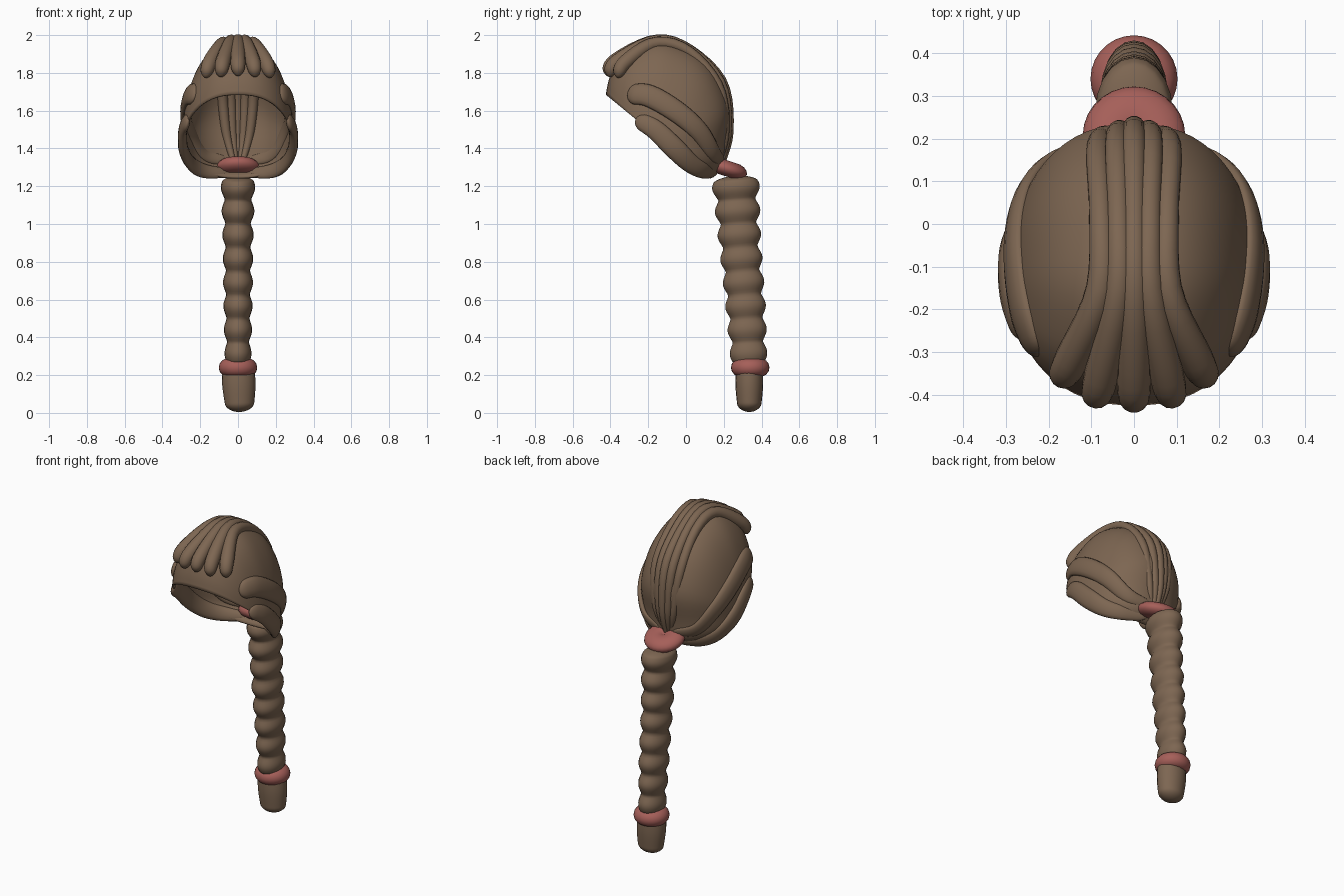
import bpy, bmesh, math
from mathutils import Vector
from mathutils.bvhtree import BVHTree

old = bpy.data.objects.get("Cube")
if old:
    bpy.data.objects.remove(old, do_unlink=True)


def material(name, rgb):
    m = bpy.data.materials.new(name)
    m.use_nodes = True
    m.diffuse_color = (*rgb, 1)
    m.node_tree.nodes["Principled BSDF"].inputs["Base Color"].default_value = (*rgb, 1)
    return m


BROWN = material("brown_hair", (0.205, 0.133, 0.084))
RED = material("red_tie", (0.38, 0.115, 0.1))


def finish(name, bm, mat):
    me = bpy.data.meshes.new(name)
    bm.to_mesh(me)
    bm.free()
    for p in me.polygons:
        p.use_smooth = True
    me.materials.append(mat)
    ob = bpy.data.objects.new(name, me)
    bpy.context.collection.objects.link(ob)
    return ob


def spline(keys, u):
    """Catmull-Rom value at u in 0..1 along a list of vectors."""
    f = min(max(u, 0), 1) * (len(keys) - 1)
    i = min(int(f), len(keys) - 2)
    t = f - i
    b, c = keys[i], keys[i + 1]
    a = keys[i - 1] if i else b * 2 - c
    d = keys[i + 2] if i + 2 < len(keys) else c * 2 - b
    return b + (c - a) * (t / 2) + (a * 2 - b * 5 + c * 4 - d) * (t * t / 2) \
        + (b * 3 - a - c * 3 + d) * (t ** 3 / 2)


def tube(name, pts, radii, out, flat=1.0, cap=0.04, bumps=0, n=40, sides=14):
    """Round-ended lock of hair; out(p) gives the flattened direction."""
    keys = [Vector((*p, r)) for p, r in zip(pts, radii)]
    us = [(1 - math.cos(math.pi * k / n)) / 2 for k in range(n + 1)]
    vals = [spline(keys, u) for u in us]
    ps = [v.to_3d() for v in vals]
    dist = [0]
    for a, b in zip(ps, ps[1:]):
        dist.append(dist[-1] + (b - a).length)
    bm = bmesh.new()
    rings = []
    for k, p in enumerate(ps):
        tan = (ps[min(k + 1, n)] - ps[max(k - 1, 0)]).normalized()
        side = tan.cross(out(p)).normalized()
        nor = side.cross(tan)
        e = min(1, min(dist[k], dist[-1] - dist[k]) / cap)
        r = vals[k].w * max(0.03, math.sqrt(1 - (1 - e) ** 2))
        if bumps:
            r *= 0.87 + 0.23 * abs(math.sin(math.pi * bumps * dist[k] / dist[-1])) ** 1.3
        rings.append([bm.verts.new(p + r * (math.cos(a) * side + flat * math.sin(a) * nor))
                      for a in (math.tau * j / sides for j in range(sides))])
    for a, b in zip(rings, rings[1:]):
        for j in range(sides):
            q = (j + 1) % sides
            bm.faces.new((a[j], a[q], b[q], b[j]))
    bm.faces.new(rings[0])
    bm.faces.new(rings[-1])
    bmesh.ops.recalc_face_normals(bm, faces=bm.faces)
    return finish(name, bm, BROWN)


# Cap: arcs fanned between two side poles, following the centre profile
POLE = Vector((0, -0.12, 1.435))
HALF = 0.295
PROFILE = [Vector((0, y, z)) for y, z in (
    (-.425, 1.685), (-.408, 1.765), (-.37, 1.85), (-.30, 1.92), (-.17, 1.968), (-.05, 1.95),
    (.085, 1.88), (.178, 1.765), (.235, 1.595), (.21, 1.42), (.19, 1.3), (.13, 1.24))]


def surface(t, x, lift=0.0):
    s = min(abs(x) / HALF, 1)
    p = POLE + (spline(PROFILE, t) - POLE) * math.sqrt(1 - s ** 2.35)
    p.x = x
    return p + (p - POLE).normalized() * lift


def away(p):
    return (p - POLE).normalized()


bm = bmesh.new()
ROWS, COLS = 44, 32
grid = [[bm.verts.new(surface(i / ROWS, -HALF * math.cos(math.pi * j / COLS)))
         for j in range(COLS + 1)] for i in range(ROWS + 1)]
for i in range(ROWS):
    for j in range(COLS):
        bm.faces.new((grid[i][j], grid[i][j + 1], grid[i + 1][j + 1], grid[i + 1][j]))
bmesh.ops.remove_doubles(bm, verts=bm.verts, dist=0.0005)
bm.normal_update()
top = max(bm.faces, key=lambda f: f.calc_center_median().z)
if top.normal.z < 0:
    bmesh.ops.reverse_faces(bm, faces=bm.faces)
    bm.normal_update()
skin = BVHTree.FromBMesh(bm)
cap = finish("hair_cap", bm, BROWN)
solid = cap.modifiers.new("thickness", "SOLIDIFY")
solid.thickness = 0.012
solid.offset = -1

# Crest strands: fan out over the brow, run back and gather at the tie
for i in range(-2, 3):
    k = abs(i)
    front, mid = (0, .088, .165)[k], (0, .036, .077)[k]
    tip = (.095, .1, .14)[k]
    sink = -.009 * k
    keys = [(tip, front, .022), (tip + .09, front * .88, .012), (.37, mid * 1.05, .001),
            (.5, mid, .002), (.65, mid * 1.12, .006 + sink), (.78, mid * .85, .004 + sink),
            (.91, mid * .25, sink)]
    tube("crest_strand_%d" % (i + 3),
         [surface(t, math.copysign(x, i), lift) for t, x, lift in keys],
         [.029, .04, .034, .028, .028, .024, .012], away)

# Side locks: flattened bands on each side of the cap, swept back to the tie
LOCKS = {
    "upper_lock": ([(-.31, 1.685), (-.2, 1.68), (-.05, 1.595), (.07, 1.49), (.15, 1.37)],
                   [.055, .06, .058, .052, .042, .025], .88),
    "lower_lock": ([(-.265, 1.557), (-.165, 1.5), (-.06, 1.4), (.025, 1.32), (.1, 1.28)],
                   [.043, .052, .056, .05, .042, .025], .95),
}
for side, sx in (("left", 1), ("right", -1)):
    for name, (path, radii, end) in LOCKS.items():
        pts = []
        for y, z in path:
            hit = skin.ray_cast(Vector((1, y, z)), Vector((-1, 0, 0)))[0]
            if hit is None:
                hit = skin.find_nearest(Vector((.25, y, z)))[0]
            pts.append(Vector((hit.x * sx, y, z)))
        pts.append(surface(end, .045 * sx))
        tube(side + "_" + name, pts, radii, lambda p: Vector((sx * abs(p.x) * 4, 0, 0)) + away(p) * 0.6,
             flat=0.45, cap=0.05)


# Braid and loose tail end
def sideways(p):
    return Vector((1, 0, 0))


tube("braid", [Vector((0, y, z)) for y, z in ((.26, 1.255), (.285, .91), (.315, .57), (.335, .25))],
     [.117, .104, .098, .088], sideways, flat=0.72, cap=0.03, bumps=8, n=110, sides=20)
tube("tail_end", [Vector(p) for p in ((0, .335, .25), (.005, .335, .14), (.01, .335, .005))],
     [.072, .073, .06], sideways, flat=1.2, cap=0.045, sides=20)


# Hair ties
def ring(name, loc, major, minor, tilt, squash):
    bpy.ops.mesh.primitive_torus_add(location=loc, rotation=(tilt, 0, 0), major_radius=major,
                                     minor_radius=minor, major_segments=28, minor_segments=14)
    ob = bpy.context.object
    ob.name = name
    ob.scale.z = squash
    ob.data.materials.append(RED)
    bpy.ops.object.shade_smooth()


ring("upper_tie", (0, .208, 1.297), .054, .066, -.32, .64)
ring("lower_tie", (0, .34, .24), .054, .048, 0, 1)
